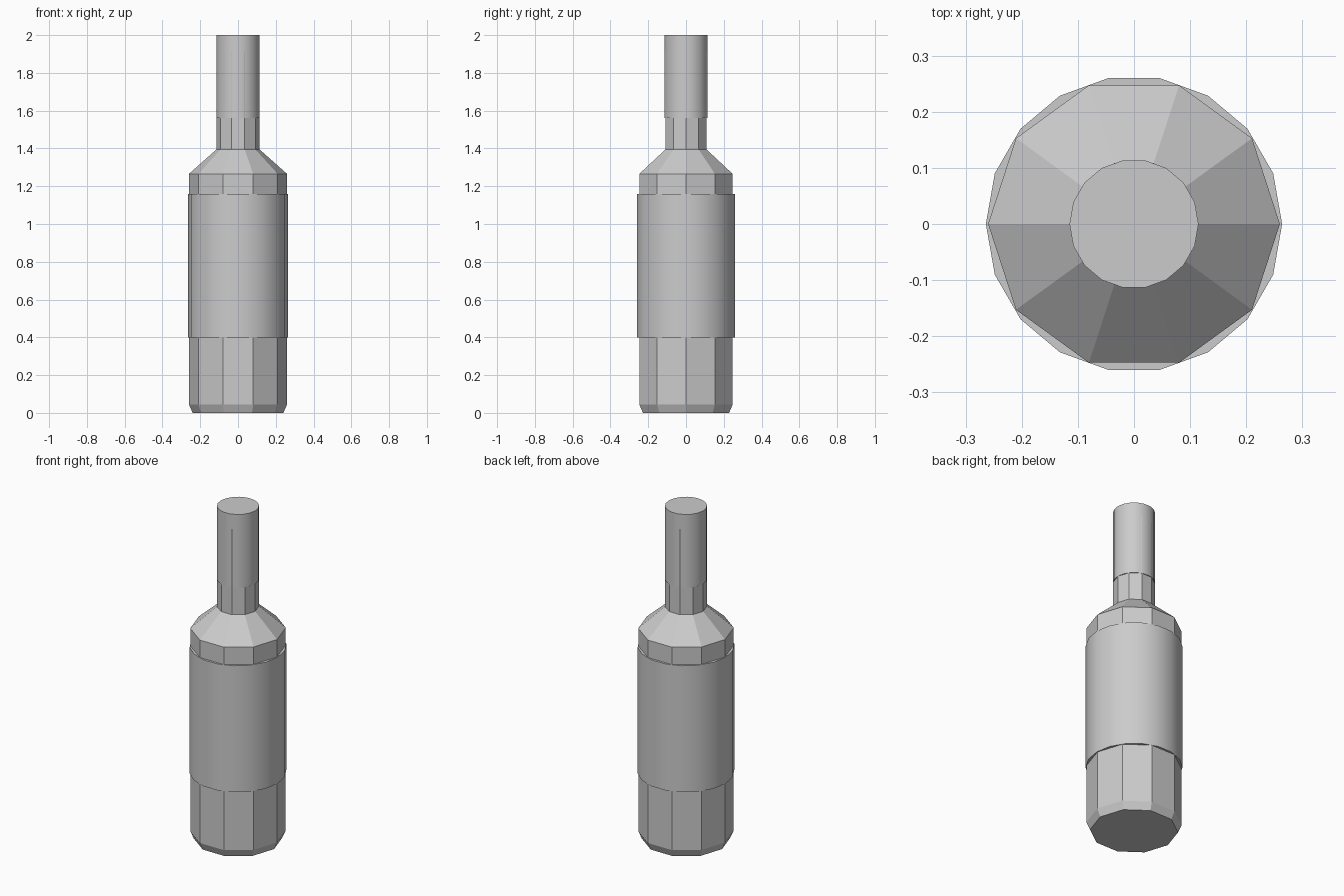
import bpy, bmesh
from math import cos, sin, tau

if "Cube" in bpy.data.objects:
    bpy.data.objects.remove(bpy.data.objects["Cube"])


def lathe(name, profile, sides):
    """Closed solid of revolution from (radius, z) points, with a corner on +x."""
    bm = bmesh.new()
    rings = [[bm.verts.new((r * cos(tau * i / sides), r * sin(tau * i / sides), z))
              for i in range(sides)] for r, z in profile]
    for a, b in zip(rings, rings[1:]):
        for i in range(sides):
            j = (i + 1) % sides
            bm.faces.new((a[i], a[j], b[j], b[i]))
    bm.faces.new(rings[0][::-1])
    bm.faces.new(rings[-1])
    mesh = bpy.data.meshes.new(name)
    bm.to_mesh(mesh)
    bm.free()
    obj = bpy.data.objects.new(name, mesh)
    bpy.context.collection.objects.link(obj)
    return obj


# Ten-sided bottle with chamfered base, sloped shoulder and straight neck
lathe("bottle_body", [(0.24, 0), (0.26, 0.045), (0.26, 1.265),
                      (0.114, 1.395), (0.114, 1.91)], 10)

# Rounder label sleeve around the body
label = lathe("label_sleeve", [(0.264, 0.4), (0.264, 1.16)], 18)

# Rounder cap sleeve over the neck
cap = lathe("cap_sleeve", [(0.115, 1.56), (0.115, 2.0)], 18)

# The sleeves are drawn with soft sides and crisp rims
for sleeve in (label, cap):
    bpy.ops.object.select_all(action='DESELECT')
    sleeve.select_set(True)
    bpy.context.view_layer.objects.active = sleeve
    bpy.ops.object.shade_smooth_by_angle(angle=0.6)
